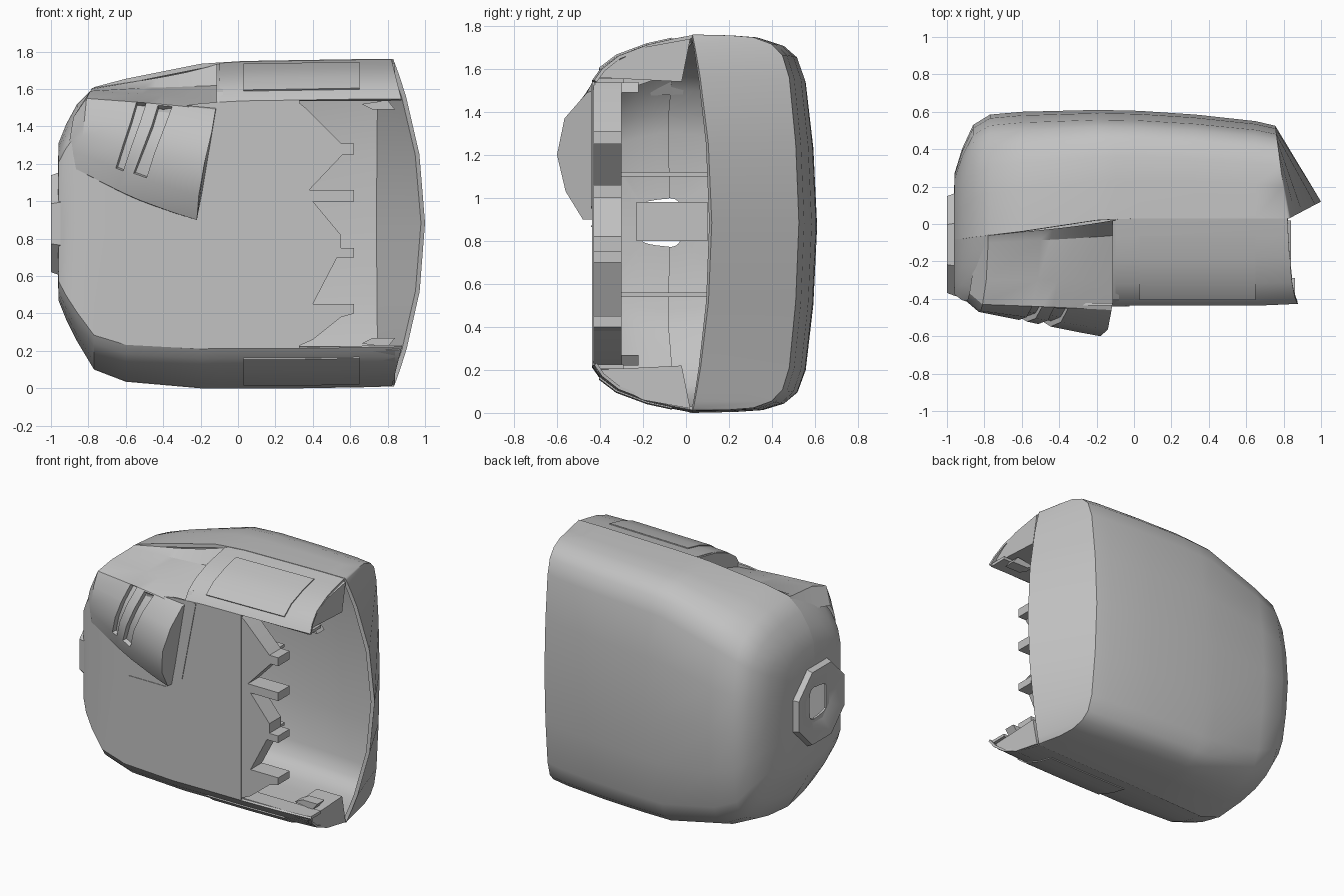
import bpy, bmesh, math
from mathutils import Vector

cube = bpy.data.objects.get("Cube")
if cube:
    bpy.data.objects.remove(cube)

grey = bpy.data.materials.new("plain grey")
grey.use_nodes = True
COLOUR = (0.54, 0.54, 0.54, 1)
grey.diffuse_color = COLOUR
grey.node_tree.nodes["Principled BSDF"].inputs["Base Color"].default_value = COLOUR
MID = 0.88


def finish(name, bm, thick=0, angle=32, recalc=False):
    if recalc:
        bmesh.ops.recalc_face_normals(bm, faces=bm.faces)
    me = bpy.data.meshes.new(name)
    bm.to_mesh(me)
    bm.free()
    me.materials.append(grey)
    ob = bpy.data.objects.new(name, me)
    bpy.context.collection.objects.link(ob)
    bpy.ops.object.select_all(action='DESELECT')
    ob.select_set(True)
    bpy.context.view_layer.objects.active = ob
    if thick:
        mod = ob.modifiers.new("wall", 'SOLIDIFY')
        mod.thickness, mod.offset = thick, -1
        bpy.ops.object.modifier_apply(modifier=mod.name)
    bpy.ops.object.shade_smooth_by_angle(angle=math.radians(angle))


def loft(rings, flip=False):
    bm = bmesh.new()
    grid = [[bm.verts.new(p) for p in ring] for ring in rings]
    for a, b in zip(grid, grid[1:]):
        for i in range(len(a) - 1):
            quad = [a[i], b[i], b[i + 1], a[i + 1]]
            bm.faces.new(quad[::-1] if flip else quad)
    return bm, grid


def prism(name, pts, axis, lo, hi):
    """Extrude a 2D outline along x (outline y,z) or y (outline x,z)."""
    bm = bmesh.new()
    place = (lambda a, b, t: (t, a, b)) if axis == 'x' else (lambda a, b, t: (a, t, b))
    face = bm.faces.new([bm.verts.new(place(a, b, lo)) for a, b in pts])
    ext = bmesh.ops.extrude_face_region(bm, geom=[face])
    step = Vector(place(0, 0, hi - lo))
    bmesh.ops.translate(bm, vec=step, verts=[v for v in ext["geom"] if isinstance(v, bmesh.types.BMVert)])
    finish(name, bm, angle=20, recalc=True)


def box(name, x, y, z):
    prism(name, [(x[0], z[0]), (x[1], z[0]), (x[1], z[1]), (x[0], z[1])], 'y', *y)


# Stations along x: x, bottom, top, front y, seam y, back y
STATIONS = [
    (-0.965, 0.77, 1.0, -0.21, -0.08, -0.02),
    (-0.96, 0.47, 1.31, -0.38, -0.08, 0.27),
    (-0.92, 0.37, 1.41, -0.41, -0.08, 0.4),
    (-0.86, 0.25, 1.52, -0.43, -0.07, 0.53),
    (-0.77, 0.1, 1.61, -0.44, -0.06, 0.585),
    (-0.6, 0.035, 1.655, -0.44, -0.04, 0.6),
    (-0.2, 0.0, 1.735, -0.44, 0.02, 0.61),
    (-0.1, 0.0, 1.742, -0.44, 0.025, 0.608),
    (0.03, 0.0, 1.75, -0.44, 0.03, 0.605),
    (0.33, 0.0, 1.755, -0.44, 0.03, 0.585),
    (0.65, 0.005, 1.76, -0.44, 0.03, 0.55),
    (0.82, 0.01, 1.76, -0.43, 0.03, 0.525)]


def mirrored(half):
    return half + [(u, -v) for u, v in reversed(half) if v]


BACK = mirrored([(0, 1), (0.35, 0.995), (0.57, 0.985), (0.74, 0.95), (0.845, 0.89),
                 (0.91, 0.77), (0.97, 0.42), (1, 0)])
FRONT = mirrored([(0, 1), (0.2, 0.98), (0.45, 0.95), (0.75, 0.89), (0.92, 0.82), (1, 0.76), (1, 0)])


def section(st, profile, side, grow=0.0):
    x, zb, zt, yf, ys, yb = st
    edge = yb if side > 0 else yf
    mid, half = (zb + zt) / 2, (zt - zb) / 2
    return [(x, ys + (edge - ys) * u + side * grow * u, mid + half * v + math.copysign(1, v) * grow)
            for u, v in profile]


# Back shell, rounder towards -x and closed at +x by a slanted, bowed end
rings = []
for st in STATIONS:
    taper = min(0.18, max(0, 0.35 * (-0.3 - st[0])))
    rings.append(section(st, [(u, v * (1 - taper * u * u)) for u, v in BACK], 1))
rings[-1] = [(x - 0.13 * (y - 0.03), y, z) for x, y, z in rings[-1]]
rim = []
for x, y, z in rings[-1]:
    bow = 1 - ((z - MID) / MID) ** 2
    rim.append((0.83 + 0.17 * bow, 0.03 + 0.09 * bow, z))
bm, _ = loft(rings + [rim])
finish("back_shell", bm, 0.025, angle=40)

# Front shell with a large opening towards +x and a scoop above the hood
rings = [section(s, FRONT, -1, -0.003) for s in STATIONS]
rings[-1] = [(x + 0.22 * (1 - abs(z - MID) / MID), y, z) for x, y, z in rings[-1]]
bm, _ = loft(rings, flip=True)
gone = []
for f in bm.faces:
    c = f.calc_center_median()
    if (c.x > 0.33 and abs(c.z - MID) < 0.6) or (-0.77 < c.x < -0.1 and c.z > 1.4):
        gone.append(f)
bmesh.ops.delete(bm, geom=gone, context='FACES')
finish("front_shell", bm, 0.015)

# Arm tips and thin panels, top and bottom
for sign, tag in ((1, "upper"), (-1, "lower")):
    tip = [(-0.42, 0.68), (-0.02, 0.66), (0.02, 0.86), (-0.2, 0.82), (-0.37, 0.73)]
    prism(tag + "_arm_tip", [(y, MID + sign * z) for y, z in tip], 'x', 0.64, 0.84)
    panel = [(u, v * sign) for u, v in FRONT[1:5]]
    bm, _ = loft([section(s, panel, -1, 0.003) for s in STATIONS[8:11]], flip=sign > 0)
    finish(tag + "_panel", bm, 0.009)
    box(tag + "_ledge", (0.33, 0.86), (-0.42, -0.29), sorted((MID + sign * 0.655, MID + sign * 0.675)))
    hook = [(0.66, 0.64), (0.72, 0.61), (0.84, 0.61), (0.8, 0.66)]
    prism(tag + "_hook", [(x, MID + sign * z) for x, z in hook], 'y', -0.3, -0.22)

# Toothed edge of the opening
teeth = [(0.31, 1.54), (0.36, 1.5), (0.55, 1.31), (0.62, 1.31), (0.62, 1.25), (0.56, 1.25), (0.38, 1.06),
         (0.62, 1.06), (0.62, 1.0), (0.4, 1.0), (0.55, 0.82), (0.55, 0.75), (0.62, 0.75), (0.62, 0.7),
         (0.53, 0.7), (0.4, 0.45), (0.62, 0.45), (0.62, 0.4), (0.55, 0.38), (0.4, 0.26), (0.31, 0.22)]
prism("toothed_edge", teeth, 'y', -0.43, -0.3)

# Ribs and cross bar inside
for z in (0.55, 1.11):
    box("inner_rib", (-0.9, 0.3), (-0.41, 0.1), (z - 0.01, z + 0.01))
box("cross_bar", (-0.7, -0.55), (-0.23, 0.1), (0.8, 0.98))

# Octagonal dished collar around the hole at -x
bm = bmesh.new()
loops = []
for x, r in ((-0.95, 0.3), (-1.0, 0.28), (-1.0, 0.25), (-0.967, 0.14)):
    loops.append([bm.verts.new((x, -0.11 + r * math.cos(a), MID + r * math.sin(a)))
                  for a in [math.pi / 8 + k * math.pi / 4 for k in range(8)]])
for a, b in zip(loops, loops[1:]):
    for k in range(8):
        bm.faces.new([a[k], a[(k + 1) % 8], b[(k + 1) % 8], b[k]])
finish("collar", bm, angle=20, recalc=True)

# Slanted hood with two curved slots; its upper rows form the scoop floor
left = [(-0.85, -0.41, 1.16), (-0.86, -0.43, 1.17), (-0.84, -0.455, 1.25), (-0.83, -0.47, 1.35),
        (-0.82, -0.465, 1.45), (-0.81, -0.43, 1.55), (-0.79, -0.3, 1.59), (-0.78, -0.1, 1.6), (-0.78, -0.06, 1.605)]
right = [(-0.22, -0.42, 0.9), (-0.22, -0.48, 0.9), (-0.21, -0.56, 1.03), (-0.18, -0.6, 1.2),
         (-0.14, -0.565, 1.37), (-0.12, -0.46, 1.49), (-0.1, -0.3, 1.54), (-0.09, -0.06, 1.62), (-0.09, 0.025, 1.74)]
columns = [[Vector((x - 0.07, y + 0.06, z - 0.4 * max(0, z - 1.3))) for x, y, z in left]]
for t in (0, 0.33, 0.4, 0.48, 0.62, 0.85, 1):
    ring = [Vector(a).lerp(Vector(b), t) for a, b in zip(left, right)]
    lean = math.sin(math.pi * t) * 0.2
    columns.append([p + Vector((lean * (p.z - 1.3), 0, 0)) for p in ring])
bm, grid = loft(columns)
for c in (2, 4):
    slot = [f for f in bm.faces if all(v in grid[c][2:6] + grid[c + 1][2:6] for v in f.verts)]
    bmesh.ops.inset_region(bm, faces=slot, thickness=0.012, depth=0)
    bmesh.ops.inset_region(bm, faces=slot, thickness=0.004, depth=-0.03)
bm.faces.new(grid[-1][:7])
finish("hood", bm, angle=28)

# Wall closing the scoop towards +x
wall = [(-0.43, 1.45), (-0.06, 1.58), (0.02, 1.735), (-0.18, 1.695), (-0.32, 1.64), (-0.4, 1.585), (-0.435, 1.53)]
prism("scoop_wall", wall, 'x', -0.115, -0.08)

# Fine trim lines beside and below the hood
prism("hood_trim", [(-0.15, 0.95), (-0.135, 0.96), (-0.025, 1.53), (-0.04, 1.53)], 'y', -0.442, -0.43)
box("front_trim", (-0.56, -0.26), (-0.441, -0.43), (0.865, 0.872))
